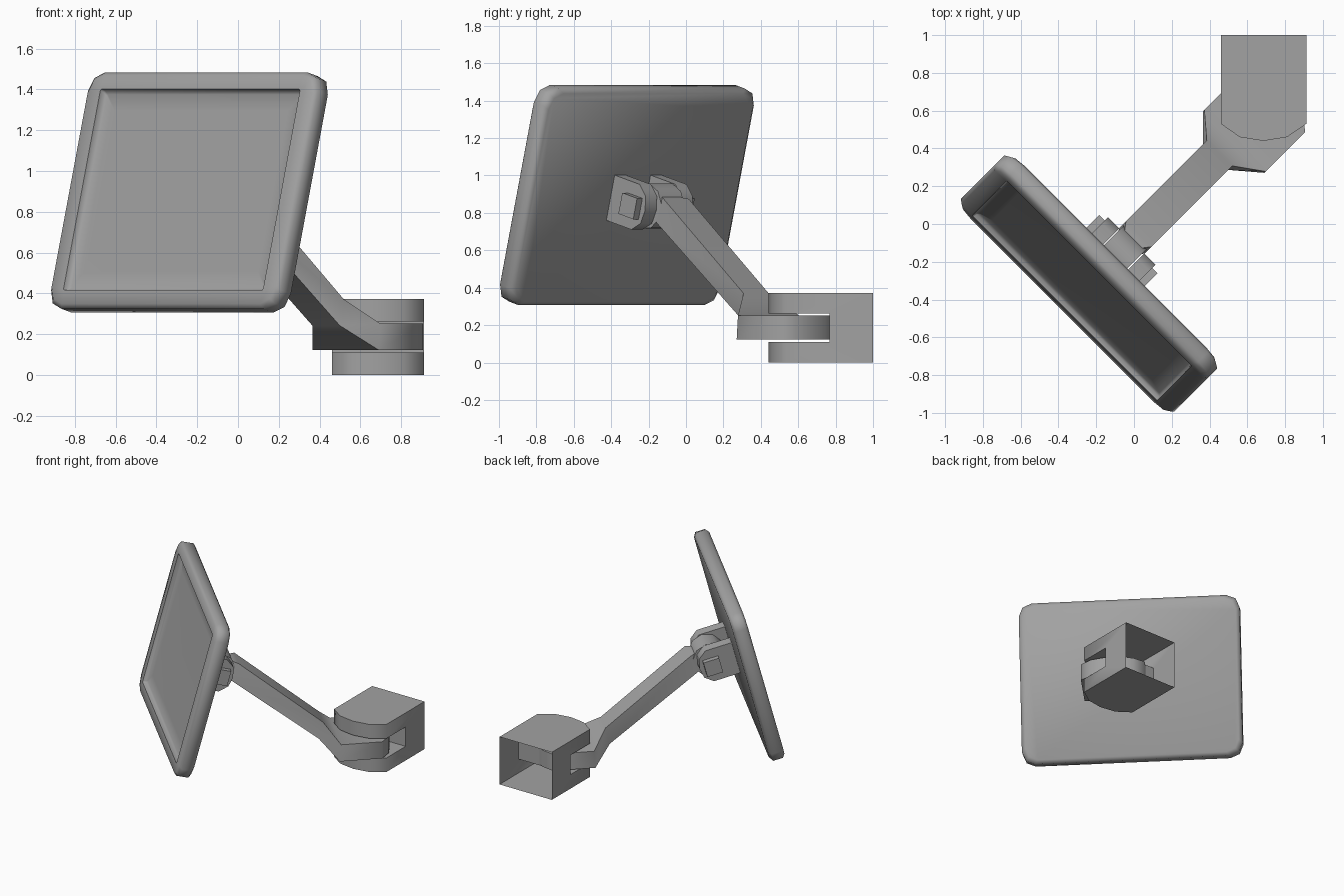
import bpy, bmesh, math
from mathutils import Vector

if "Cube" in bpy.data.objects:
    bpy.data.objects.remove(bpy.data.objects["Cube"])

R = math.sqrt(0.5)
TILT = math.radians(14.7)
S, C = math.sin(TILT), math.cos(TILT)
UC = 0.055                                  # arm centre line along the hinge axis
U = Vector((R, -R, 0))                      # panel width / hinge axis
W = Vector((R, R, 0))                       # horizontal arm direction
V = W * S + Vector((0, 0, C))               # panel height
N = W * C - Vector((0, 0, S))               # panel back normal
CENTRE = U * UC + W * -0.391 + Vector((0, 0, 0.895))

# dark grey plastic
GREY = bpy.data.materials.new("dark_grey")
GREY.diffuse_color = (0.36, 0.36, 0.36, 1)
GREY.use_nodes = True
GREY.node_tree.nodes["Principled BSDF"].inputs["Base Color"].default_value = GREY.diffuse_color


def panel(u, v, d):
    return CENTRE + U * u + V * v + N * d


def arm(u, w, z):
    return U * (UC + u) + W * w + Vector((0, 0, z))


def smooth(ob, angle):
    bpy.ops.object.select_all(action='DESELECT')
    ob.select_set(True)
    bpy.context.view_layer.objects.active = ob
    bpy.ops.object.shade_smooth_by_angle(angle=math.radians(angle))


def loft(name, rings, angle=60):
    """Skin equal-length rings of points and cap both ends."""
    bm = bmesh.new()
    rows = [[bm.verts.new(p) for p in ring] for ring in rings]
    n = len(rows[0])
    for a, b in zip(rows, rows[1:]):
        for i in range(n):
            j = (i + 1) % n
            bm.faces.new((a[i], a[j], b[j], b[i]))
    bm.faces.new(rows[0])
    bm.faces.new(rows[-1])
    bmesh.ops.recalc_face_normals(bm, faces=bm.faces)
    me = bpy.data.meshes.new(name)
    bm.to_mesh(me)
    bm.free()
    me.materials.append(GREY)
    ob = bpy.data.objects.new(name, me)
    bpy.context.collection.objects.link(ob)
    smooth(ob, angle)
    return ob


def rounded(hu, hv, r, d):
    """Rounded rectangle with two segments per corner, in panel space."""
    pts = []
    for k, (sx, sy) in enumerate(((1, 1), (-1, 1), (-1, -1), (1, -1))):
        for i in range(3):
            a = math.radians(90 * k + 45 * i)
            pts.append(panel(sx * (hu - r) + r * math.cos(a),
                             sy * (hv - r) + r * math.sin(a), d))
    return pts


# display panel: back, chamfered rim, front frame and recessed screen
loft("display_panel", [
    rounded(0.77, 0.575, 0.09, 0.055),
    rounded(0.797, 0.599, 0.095, 0.035),
    rounded(0.797, 0.599, 0.095, -0.036),
    rounded(0.777, 0.579, 0.09, -0.056),
    rounded(0.692, 0.510, 0.010, -0.056),
    rounded(0.687, 0.505, 0.008, -0.034),
    rounded(0.672, 0.490, 0.006, -0.024),
    rounded(0.600, 0.410, 0.005, -0.022),
])

# two hinge lugs on the panel back, each with a square pin end
PIN_D = 0.231
lug = [(-0.125, 0.04), (-0.125, 0.25), (-0.075, 0.31), (0, 0.325),
       (0.075, 0.31), (0.125, 0.25), (0.125, 0.04)]
h = 0.058
sq = [(-h, -h), (h, -h), (h, h), (-h, h)]
for side, label in ((-1, "left"), (1, "right")):
    loft("hinge_lug_" + label,
         [[panel(side * u, v, d) for v, d in lug] for u in (0.093, 0.178)])
    loft("hinge_pin_" + label,
         [[panel(side * u, v, PIN_D + d) for v, d in sq] for u in (0.165, 0.218)])

# round arm head between the lugs
ring = [(0.125 * math.cos(math.tau * i / 10), 0.125 * math.sin(math.tau * i / 10))
        for i in range(10)]
loft("arm_head", [[panel(u, v, PIN_D + d) for v, d in ring] for u in (-0.087, 0.087)])

# sloping arm flaring into a round swivel eye: centre u, half width, lower and upper (w, z)
sections = [
    (0, 0.065, (-0.19, 0.81), (-0.13, 0.90)),
    (0, 0.065, (-0.12, 0.77), (-0.06, 0.885)),
    (0, 0.095, (-0.07, 0.745), (-0.02, 0.875)),
    (0, 0.095, (0.555, 0.243), (0.585, 0.37)),
    (0.012, 0.23, (0.68, 0.122), (0.69, 0.252)),
    (0.012, 0.23, (0.985, 0.122), (0.985, 0.252)),
    (0.012, 0.15, (1.045, 0.122), (1.045, 0.252)),
    (0.012, 0.05, (1.07, 0.122), (1.07, 0.252)),
]
loft("arm", [[arm(c - h, *lo), arm(c + h, *lo), arm(c + h, *hi), arm(c - h, *hi)]
             for c, h, lo, hi in sections])

# wall base: rounded-nose block, slotted for the eye and open at the back
plan = [(0.46, 1.0), (0.46, 0.53), (0.56, 0.46), (0.685, 0.44),
        (0.81, 0.46), (0.912, 0.53), (0.912, 1.0)]
cutter = loft("slot_cutter", [[Vector((x, y, z)) for x, y in
              ((0.3, 0.3), (1.1, 0.3), (1.1, 0.768), (0.3, 0.768))] for z in (0.11, 0.262)])
cutter.hide_render = True
base = loft("wall_base", [[Vector((x, y, z)) for x, y in plan] for z in (0, 0.372)])
bpy.context.view_layer.objects.active = base
cut = base.modifiers.new("slot", 'BOOLEAN')
cut.operation, cut.object, cut.solver = 'DIFFERENCE', cutter, 'EXACT'
bpy.ops.object.modifier_apply(modifier=cut.name)
bpy.data.objects.remove(cutter)
bm = bmesh.new()
bm.from_mesh(base.data)
bmesh.ops.delete(bm, geom=[f for f in bm.faces if f.calc_center_median().y > 0.99],
                 context='FACES')
bm.to_mesh(base.data)
bm.free()
smooth(base, 60)
